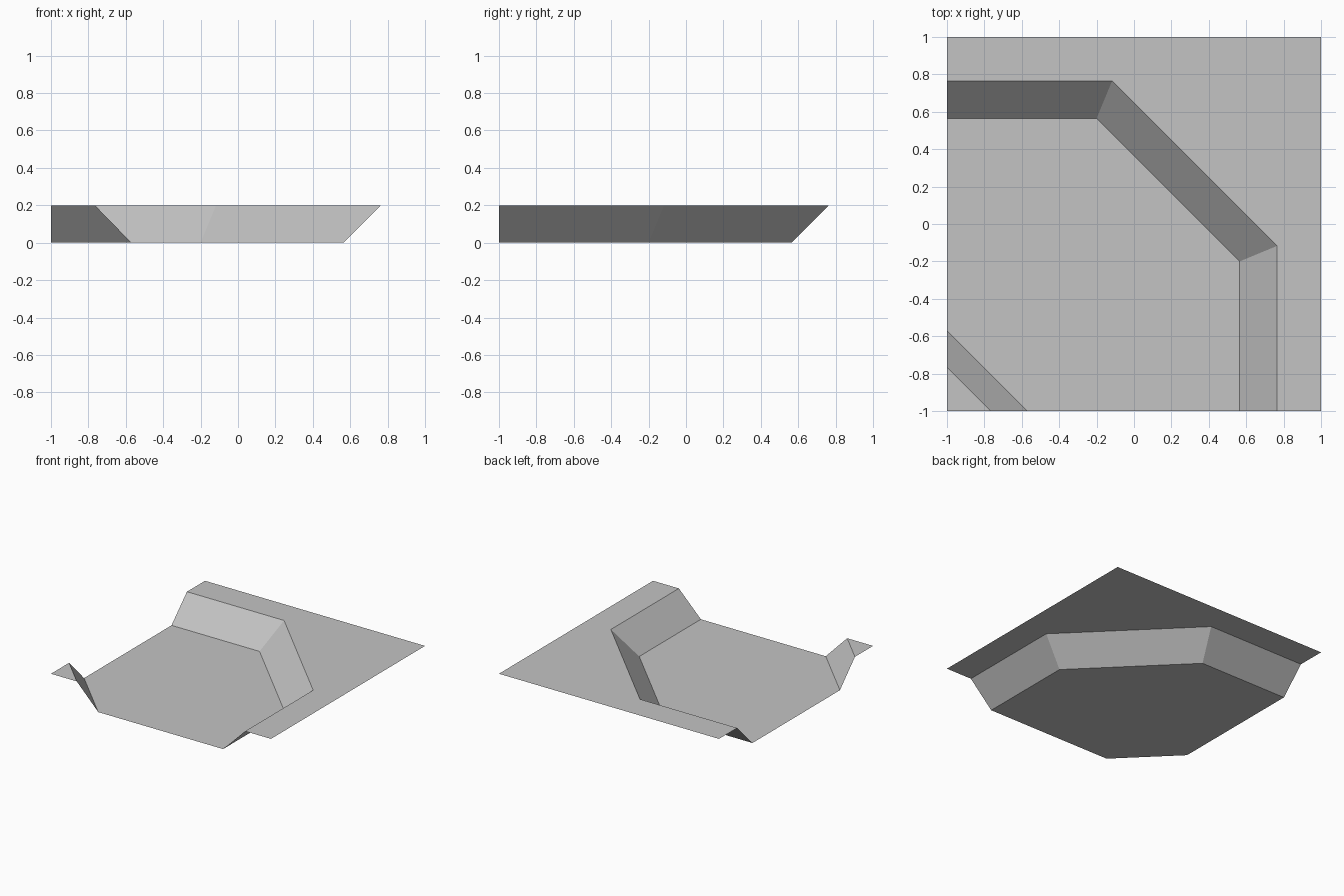
import bpy
import bmesh

cube = bpy.data.objects.get("Cube")
if cube:
    bpy.data.objects.remove(cube, do_unlink=True)

grey = bpy.data.materials.new("light grey")
grey.use_nodes = True
colour = (0.55, 0.55, 0.55, 1)
grey.diffuse_color = colour
grey.node_tree.nodes["Principled BSDF"].inputs["Base Color"].default_value = colour

HEIGHT = 0.2

# Bank outline: foot and top edges, from the back left round to the front right
foot = [(-1, 0.565), (-0.2, 0.565), (0.565, -0.2), (0.565, -1)]
top = [(-1, 0.765), (-0.117, 0.765), (0.765, -0.117), (0.765, -1)]
# Small bank across the front left corner
corner_foot = [(-0.57, -1), (-1, -0.57)]
corner_top = [(-0.765, -1), (-1, -0.765)]


def make_part(name, polygons):
    """Join flat polygons, given as (x, y, z) lists facing up, into one object."""
    bm = bmesh.new()
    for points in polygons:
        bm.faces.new([bm.verts.new(p) for p in points])
    bmesh.ops.remove_doubles(bm, verts=bm.verts, dist=0.0001)
    mesh = bpy.data.meshes.new(name)
    bm.to_mesh(mesh)
    bm.free()
    mesh.materials.append(grey)
    obj = bpy.data.objects.new(name, mesh)
    bpy.context.collection.objects.link(obj)


def level(points, z):
    return [(x, y, z) for x, y in points]


def bank(low, high):
    """Sloping strips between a foot edge and a top edge."""
    low, high = level(low, 0), level(high, HEIGHT)
    return [[high[i], low[i], low[i + 1], high[i + 1]] for i in range(len(low) - 1)]


# Sunken floor
make_part("floor", [level((foot + corner_foot)[::-1], 0)])

# Sloping banks
make_part("main_bank", bank(foot, top))
make_part("corner_bank", bank(corner_foot, corner_top))

# Raised ground: back strip, outer corner and side strip, then the small corner
make_part("raised_ground", [
    level([top[0], top[1], (1, 1), (-1, 1)], HEIGHT),
    level([top[1], top[2], (1, 1)], HEIGHT),
    level([top[2], top[3], (1, -1), (1, 1)], HEIGHT),
])
make_part("raised_corner", [level([(-1, -1)] + corner_top, HEIGHT)])
